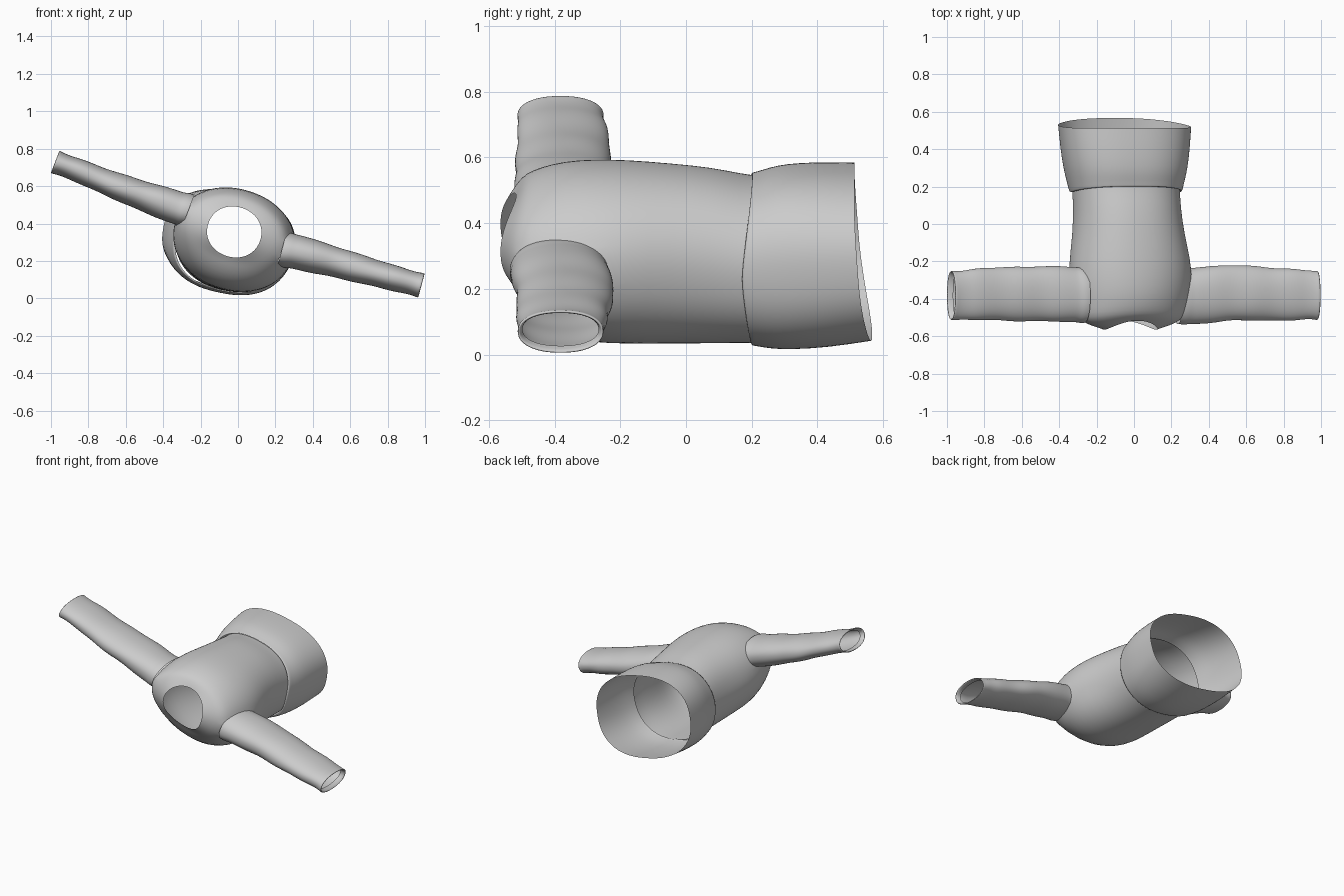
import bpy, bmesh
from math import sin, cos, pi, radians, copysign, hypot
from mathutils import Vector

if "Cube" in bpy.data.objects:
    bpy.data.objects.remove(bpy.data.objects["Cube"])

N = 48


def sp(v, n):
    return copysign(abs(v) ** (2 / n), v)


def ring(c, u, ru, v, rv, n=2.0, warp=None):
    """Superellipse ring around c; warp(angle) shifts the points along y."""
    pts = []
    for i in range(N):
        a = 2 * pi * i / N
        p = Vector(c) + Vector(u) * ru * sp(cos(a), n) + Vector(v) * rv * sp(sin(a), n)
        if warp:
            p.y += warp(a)
        pts.append(p)
    return pts


def loft(name, rings, keep=None):
    """Open smooth cloth tube through the rings; faces failing keep() are cut away."""
    bm = bmesh.new()
    rows = [[bm.verts.new(p) for p in r] for r in rings]
    for a, b in zip(rows, rows[1:]):
        for i in range(N):
            j = (i + 1) % N
            bm.faces.new((a[i], a[j], b[j], b[i]))
    if keep:
        cut = [f for f in bm.faces if not keep(f.calc_center_median())]
        bmesh.ops.delete(bm, geom=cut, context='FACES')
    bmesh.ops.recalc_face_normals(bm, faces=bm.faces[:])
    me = bpy.data.meshes.new(name)
    bm.to_mesh(me)
    bm.free()
    for p in me.polygons:
        p.use_smooth = True
    ob = bpy.data.objects.new(name, me)
    bpy.context.collection.objects.link(ob)
    ob.modifiers.new("smooth", 'SUBSURF').levels = 1
    ob.modifiers["smooth"].render_levels = 1
    return ob


def axes(deg):
    a = radians(deg)
    return (cos(a), 0, -sin(a)), (sin(a), 0, cos(a))


# Torso: tilted sections from the neckline (-y) to the waist
U, V = axes(17)
torso = [  # y, cx, cz, rx, rz, exponent, y-dip of the neckline
    (-.565, -.02, .355, .146, .135, 2.1, .048),
    (-.552, -.02, .357, .185, .148, 2.1, .042),
    (-.533, -.02, .357, .245, .165, 2.0, .034),
    (-.505, -.02, .352, .285, .190, 2.0, .022),
    (-.45, -.02, .335, .308, .228, 2.0, .008),
    (-.37, -.02, .322, .324, .260, 2.05, 0),
    (-.28, -.02, .315, .332, .272, 2.1, 0),
    (-.18, -.022, .313, .324, .272, 2.15, 0),
    (-.05, -.03, .308, .298, .268, 2.2, 0),
    (.08, -.037, .302, .287, .262, 2.2, 0),
    (.17, -.042, .293, .288, .250, 2.2, 0),
    (.215, -.045, .290, .288, .248, 2.2, 0),
]


def outside_armhole(p):
    if abs(p.x + .02) < .24:
        return True
    zc = .475 if p.x < 0 else .25
    return hypot((p.y + .38) / .125, (p.z - zc) / .085) > 1


loft("torso", [ring((cx, y, cz), U, rx, V, rz, n, lambda a, d=d: d * sin(a) ** 2)
               for y, cx, cz, rx, rz, n, d in torso], outside_armhole)

# Flared lower band: overlaps the waist, hem dips at the bottom
U2, V2 = axes(12)
band = [  # y, cx, cz, rx, rz, seam warp, hem warp
    (.172, -.044, .291, .289, .250, .030, 0),
    (.166, -.044, .291, .300, .256, .034, 0),
    (.185, -.045, .291, .304, .258, .030, 0),
    (.24, -.045, .294, .317, .268, .015, 0),
    (.31, -.046, .298, .332, .275, 0, .005),
    (.42, -.048, .304, .346, .273, 0, .015),
    (.54, -.05, .313, .356, .260, 0, .027),
]
loft("lower_band", [ring((cx, y, cz), U2, rx, V2, rz, 2.4,
                         lambda a, s=s, h=h: s * abs(sin(a)) - h * sin(a) - h * .6 * cos(a) ** 2)
                    for y, cx, cz, rx, rz, s, h in band])


# Sleeves: flattened tubes with faint wrinkles and a turned-in cuff
def sleeve(name, path, deg):
    side = 1 if path[0][0] > 0 else -1
    along, normal = axes(deg)
    rings = []
    for k, (p, q) in enumerate(zip(path, path[1:])):
        steps = 4
        for s in range(steps):
            t = s / steps
            x, y, z, w, h = [a + (b - a) * t for a, b in zip(p, q)]
            f = .002 * sin(1.3 * (steps * k + s))
            rings.append(ring((x, y, z), (0, 1, 0), w + f, normal, h + f, 2.2,
                              lambda a, x=x: .003 * sin(14 * x + 2 * a)))
    x, y, z, w, h = path[-1]
    for d, g in ((-.015, .002), (0, .004), (.004, -.004), (-.03, -.012)):
        c = Vector((x, y, z)) + Vector(along) * d * side
        rings.append(ring(c, (0, 1, 0), w + g, normal, h + g, 2.2))
    loft(name, rings)


sleeve("left_sleeve", [  # x, y, z, half width, half thickness
    (-.265, -.384, .470, .146, .090),
    (-.33, -.380, .486, .148, .090),
    (-.50, -.370, .545, .147, .080),
    (-.68, -.374, .612, .144, .069),
    (-.85, -.378, .682, .136, .062),
    (-.977, -.382, .729, .129, .061)], 21)
sleeve("right_sleeve", [
    (.235, -.386, .262, .148, .094),
    (.32, -.382, .246, .152, .093),
    (.50, -.370, .199, .149, .082),
    (.68, -.372, .150, .144, .074),
    (.85, -.376, .103, .137, .067),
    (.98, -.382, .069, .128, .064)], 15)
